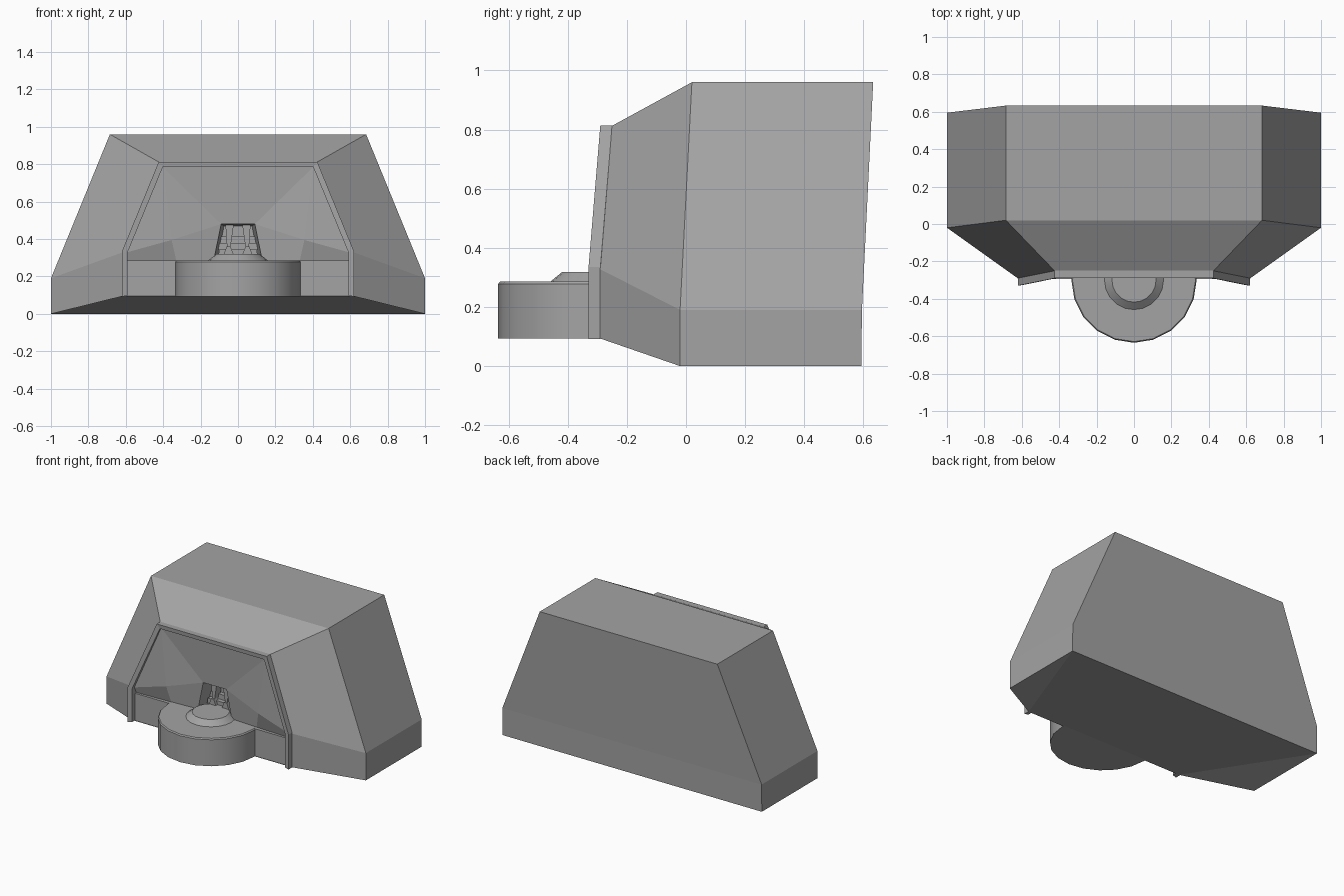
import bpy, bmesh, math

old = bpy.data.objects.get("Cube")
if old:
    bpy.data.objects.remove(old)

grey = bpy.data.materials.new("plain_grey")
grey.use_nodes = True
grey.diffuse_color = (0.37, 0.37, 0.37, 1)
grey.node_tree.nodes["Principled BSDF"].inputs["Base Color"].default_value = (0.37, 0.37, 0.37, 1)


def make(name, faces, outward=True):
    """Build an object from faces given as lists of corner points."""
    bm = bmesh.new()
    for f in faces:
        bm.faces.new([bm.verts.new(p) for p in f])
    bmesh.ops.remove_doubles(bm, verts=bm.verts[:], dist=0.0005)
    bmesh.ops.recalc_face_normals(bm, faces=bm.faces[:])
    bm.faces.ensure_lookup_table()
    # open shells must face the front
    if not outward and bm.faces[0].normal.y > 0:
        bmesh.ops.reverse_faces(bm, faces=bm.faces[:])
    mesh = bpy.data.meshes.new(name)
    bm.to_mesh(mesh)
    bm.free()
    mesh.materials.append(grey)
    ob = bpy.data.objects.new(name, mesh)
    bpy.context.collection.objects.link(ob)
    return ob


def flip(p):
    return (-p[0], p[1], p[2])


def both(half):
    """Left half outline followed by its mirror image."""
    return half + [flip(p) for p in reversed(half)]


def bridge(a, b, closed=True):
    n = len(a)
    return [[a[i], a[(i + 1) % n], b[(i + 1) % n], b[i]] for i in range(n if closed else n - 1)]


def prism(a, b):
    return bridge(a, b) + [a, b]


# Main hull: three sections, open where the recessed front sits
rear = both([(1, 0.593, 0), (1, 0.595, 0.19), (0.685, 0.633, 0.96)])
middle = both([(1, -0.02, 0), (1, -0.02, 0.19), (0.685, 0.02, 0.96)])
front = both([(0.615, -0.295, 0.095), (0.615, -0.295, 0.33), (0.42, -0.255, 0.81)])
hull = bridge(rear, middle, closed=False) + bridge(middle, front, closed=False)
# back wall in two bands, underside sloping up towards the front
hull += [[rear[0], rear[1], rear[4], rear[5]], rear[1:5]]
hull += [[rear[0], front[0], front[5], rear[5]]]
hull += [[rear[i], middle[i], front[i]] for i in (0, 5)]
make("hull", hull)


# Raised rim around the sides and top of the front
def rim_line(half, base):
    return both([(x, base + max(0, z - 0.33) * 0.083, z) for x, z in half])


outer = [(0.62, 0.092), (0.62, 0.335), (0.424, 0.813)]
inner = [(0.59, 0.098), (0.59, 0.33), (0.402, 0.785)]
loops = [rim_line(outer, -0.29), rim_line(outer, -0.33),
         rim_line(inner, -0.325), rim_line(inner, -0.27)]
rim = []
for i in range(4):
    rim += bridge(loops[i], loops[(i + 1) % 4], closed=False)
rim += [[l[0] for l in loops], [l[-1] for l in loops]]
make("front_rim", rim)

# Shallow funnel leading to a small mouth, undercut at its lower corners
A, B, C = (0.402, -0.272, 0.785), (0.59, -0.3, 0.33), (0.355, -0.285, 0.395)
D, E = (0.33, -0.265, 0.284), (0.59, -0.275, 0.284)
T, S = (0.09, -0.255, 0.48), (0.13, -0.255, 0.284)
T2, S2 = (0.075, -0.1, 0.47), (0.11, -0.1, 0.284)
side = [[A, B, C], [A, C, T], [C, D, S, T], [B, C, D, E], [T, S, S2, T2]]
funnel = [[A, T, flip(T), flip(A)]] + side + [[flip(p) for p in f] for f in side]
funnel += [[T, T2, flip(T2), flip(T)], [T2, S2, flip(S2), flip(T2)]]
make("front_funnel", funnel, outward=False)


# Cross steps and tapered ribs inside the mouth
def block(name, w0, w1, x0, x1, y0, y1, z0, z1):
    low = [(x0 - w0, y0, z0), (x0 + w0, y0, z0), (x0 + w0, y1, z0), (x0 - w0, y1, z0)]
    top = [(x1 - w1, y0, z1), (x1 + w1, y0, z1), (x1 + w1, y1, z1), (x1 - w1, y1, z1)]
    make(name, prism(low, top))


for i in range(3):
    z = 0.31 + 0.035 * i
    block("mouth_step", 0.105, 0.1, 0, 0, -0.19 + 0.03 * i, -0.1, z, z + 0.035)
for sign in (-1, 1):
    block("mouth_rib", 0.008, 0.022, 0.05 * sign, 0.045 * sign, -0.2, -0.14, 0.345, 0.475)
    block("mouth_foot", 0.028, 0.01, 0.05 * sign, 0.05 * sign, -0.21, -0.17, 0.315, 0.36)

# Lower wall behind the drum, with a small ledge on top
section = [(-0.29, 0.095), (-0.29, 0.285), (-0.255, 0.285), (-0.255, 0.095)]
make("lower_wall", prism([(-0.592, y, z) for y, z in section],
                         [(0.592, y, z) for y, z in section]))

# Round drum with a raised collar, turned from a profile
profile = [(0.335, 0.094), (0.335, 0.278), (0.329, 0.286), (0.158, 0.286), (0.118, 0.319)]
sides = 20
rings = [[(r * math.sin(2 * math.pi * k / sides), -0.3 - r * math.cos(2 * math.pi * k / sides), z)
          for k in range(sides)] for r, z in profile]
drum = [rings[0], rings[-1]]
for a, b in zip(rings, rings[1:]):
    drum += bridge(a, b)
ob = make("drum", drum)
bpy.ops.object.select_all(action="DESELECT")
ob.select_set(True)
bpy.context.view_layer.objects.active = ob
bpy.ops.object.shade_smooth_by_angle(angle=math.radians(25))
